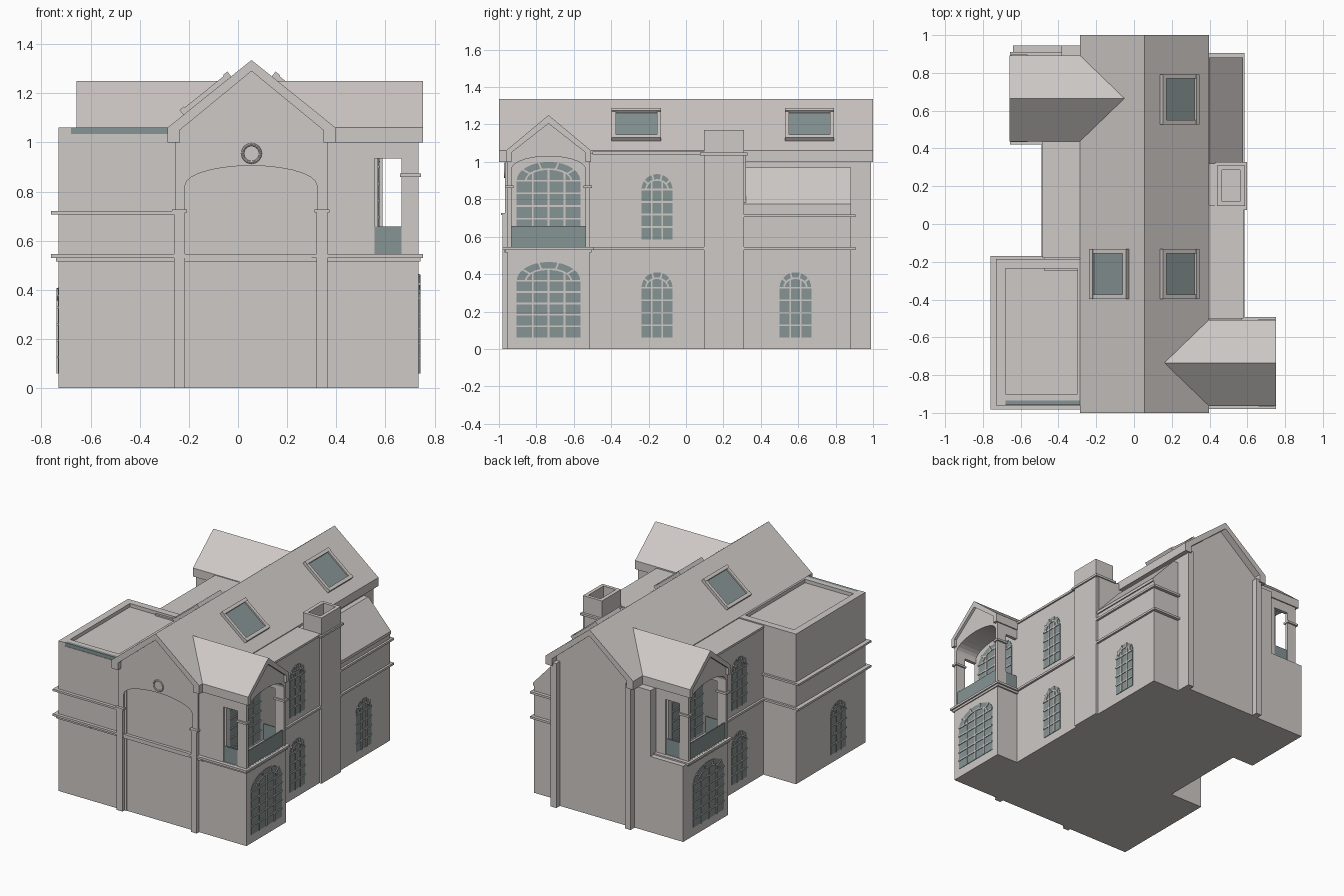
import bpy, bmesh, math
from mathutils import Matrix, Vector

if "Cube" in bpy.data.objects:
    bpy.data.objects.remove(bpy.data.objects["Cube"])


def material(name, rgb):
    m = bpy.data.materials.new(name)
    m.use_nodes = True
    m.diffuse_color = (*rgb, 1)
    m.node_tree.nodes["Principled BSDF"].inputs["Base Color"].default_value = (*rgb, 1)
    return m


PLASTER = material("warm grey plaster", (0.62, 0.585, 0.57))
GLASS = material("grey teal glass", (0.24, 0.295, 0.295))
HERE = Matrix.Identity(4)
# Half turn that carries the right-hand parts to the matching left-hand ones
TURNED = Matrix.Translation((0.095, -0.07, 0)) @ Matrix.Rotation(math.pi, 4, 'Z')


def finish(name, bm, mat, M=HERE):
    bm.transform(M)
    bmesh.ops.recalc_face_normals(bm, faces=bm.faces)
    me = bpy.data.meshes.new(name)
    bm.to_mesh(me)
    bm.free()
    me.materials.append(mat)
    ob = bpy.data.objects.new(name, me)
    bpy.context.collection.objects.link(ob)
    return ob


def add_prism(bm, pts, axis, a, b):
    """Extrude a 2D profile: axis x takes (y, z), axis y takes (x, z)."""
    def at(p, d):
        return (d, p[0], p[1]) if axis == 'x' else (p[0], d, p[1])
    lo = [bm.verts.new(at(p, a)) for p in pts]
    hi = [bm.verts.new(at(p, b)) for p in pts]
    bm.faces.new(lo)
    bm.faces.new(hi)
    for i in range(len(pts)):
        j = (i + 1) % len(pts)
        bm.faces.new((lo[i], lo[j], hi[j], hi[i]))


def prism(name, pts, axis, a, b, mat=PLASTER, M=HERE):
    bm = bmesh.new()
    add_prism(bm, pts, axis, a, b)
    return finish(name, bm, mat, M)


def box(name, x0, x1, y0, y1, z0, z1, mat=PLASTER, M=HERE):
    return prism(name, [(x0, z0), (x1, z0), (x1, z1), (x0, z1)], 'y', y0, y1, mat, M)


def arch(c, hw, spring, rise, n=14):
    return [(c + hw * math.cos(math.pi * i / n), spring + rise * math.sin(math.pi * i / n))
            for i in range(n + 1)]


def cut(ob, cutter):
    cutter.hide_render = True
    cutter.hide_set(True)
    mod = ob.modifiers.new("opening", 'BOOLEAN')
    mod.operation = 'DIFFERENCE'
    mod.solver = 'EXACT'
    mod.object = cutter


def gable_roof(c, hw, eave, peak, t):
    """Closed profile of a pitched roof with dropped eave blocks."""
    i = hw - t
    return [(c - hw, 1.0), (c - hw, eave), (c, peak), (c + hw, eave), (c + hw, 1.0),
            (c + i, 1.0), (c + i, eave - 0.01), (c, peak - 0.045), (c - i, eave - 0.01), (c - i, 1.0)]


def window(name, c, hw, z0, z1, rise, x, cols, rows, M=HERE):
    """Arched window facing +x, with glazing bars and a fan head."""
    spring = z1 - rise
    outline = [(c - hw, z0), (c + hw, z0)] + arch(c, hw, spring, rise)
    prism(name + "_glass", outline, 'x', x - 0.004, x + 0.003, GLASS, M)
    bm = bmesh.new()

    def bar(p, q, w=0.0045):
        p, q = Vector(p), Vector(q)
        d = (q - p).normalized() * w
        n = Vector((-d.y, d.x))
        add_prism(bm, [p - n, q - n, q + n, p + n], 'x', x, x + 0.008)

    inner = arch(c, hw * 0.72, spring, rise * 0.62, 10)
    outer = arch(c, hw, spring, rise, 10)
    for a, b in zip(inner, inner[1:]):
        bar(a, b)
    for i in range(0, 11, 2):
        bar(inner[i], outer[i])
    for i in range(1, cols):
        u = -hw + 2 * hw * i / cols
        top = spring + rise * 0.62 * math.sqrt(max(0, 1 - (u / (hw * 0.72)) ** 2))
        bar((c + u, z0), (c + u, top))
    for i in range(1, rows + 1):
        z = z0 + (spring - z0) * i / rows
        bar((c - hw, z), (c + hw, z))
    finish(name + "_bars", bm, PLASTER, M)


# Main hall: gabled core, flat-topped side aisles and long roof
RIDGE = 0.055
core = [(-0.255, 0), (0.365, 0), (0.365, 1.04), (RIDGE, 1.3), (-0.255, 1.04)]
prism("hall_core", core, 'y', -0.955, 0.95)
prism("hall_roof", gable_roof(RIDGE, 0.342, 1.06, 1.335, 0.05), 'y', -1, 1)
box("right_aisle", 0.3, 0.57, -0.945, 0.32, 0, 1.045)
box("left_aisle", -0.475, -0.2, -0.25, 0.875, 0, 1.045)
box("right_aisle_cornice", 0.38, 0.58, -0.5, 0.1, 1.04, 1.055)
box("left_aisle_cornice", -0.485, -0.27, -0.18, 0.44, 1.04, 1.055)

# Front facade layer with a wide blind arch, and its ring
facade = ([(0.365, 0), (0.365, 1.04), (RIDGE, 1.29), (-0.255, 1.04), (-0.255, 0), (-0.215, 0)]
          + arch(RIDGE - 0.002, 0.268, 0.825, 0.08)[::-1] + [(0.32, 0)])
prism("front_facade", facade, 'y', -0.968, -0.95)
bpy.ops.mesh.primitive_torus_add(major_radius=0.036, minor_radius=0.006, major_segments=32,
                                 minor_segments=8, location=(RIDGE, -0.968, 0.955),
                                 rotation=(math.pi / 2, 0, 0))
ring = bpy.context.object
ring.name = "gable_ring"
ring.data.materials.append(PLASTER)
bpy.ops.object.shade_smooth_by_angle()

# Pilasters on both gable ends
for side, x in (("left", 0.342), ("right", -0.238)):
    box("front_pilaster_" + side, x - 0.022, x + 0.022, -0.982, -0.95, 0, 0.72)
    box("front_pilaster_cap_" + side, x - 0.03, x + 0.03, -0.988, -0.95, 0.715, 0.728)
    box("back_pilaster_" + side, x - 0.022, x + 0.022, 0.94, 0.99, 0, 1.02)

# Balcony bays: lower room, open arched loggia, pitched roof
for tag, M in (("front", HERE), ("back", TURNED)):
    c = -0.735
    walls = prism(tag + "_bay_walls", [(-0.955, 0), (-0.515, 0), (-0.515, 1.04), (c, 1.225), (-0.955, 1.04)],
                  'x', 0.3, 0.735, M=M)
    vault = [(c - 0.198, 0.546), (c + 0.198, 0.546)] + arch(c, 0.198, 0.96, 0.07)
    cut(walls, prism(tag + "_vault_cutter", vault, 'x', 0.565, 0.9, M=M))
    cut(walls, box(tag + "_slot_cutter", 0.555, 0.665, -1.1, -0.4, 0.546, 0.935, M=M))
    prism(tag + "_bay_roof", gable_roof(c, 0.228, 1.06, 1.25, 0.03), 'x', 0.1, 0.753, M=M)
    box(tag + "_bay_ledge", 0.3, 0.752, -0.98, -0.492, 0.53, 0.545, M=M)
    box(tag + "_bay_lower_ledge", 0.3, 0.742, -0.966, -0.504, 0.515, 0.53, M=M)
    for y in (-0.945, -0.525):
        box(tag + "_pier_cap", 0.66, 0.745, y - 0.022, y + 0.022, 0.86, 0.874, M=M)
        box(tag + "_end_rail_glass", 0.556, 0.667, y - 0.004, y + 0.004, 0.545, 0.657, GLASS, M)
    box(tag + "_side_rail_glass", 0.718, 0.726, -0.935, -0.535, 0.545, 0.657, GLASS, M)
    window(tag + "_bay_window", c, 0.17, 0.06, 0.465, 0.1, 0.735, 4, 5, M)
    window(tag + "_balcony_window", c, 0.17, 0.56, 1.0, 0.1, 0.57, 4, 5, M)
    # Side wall windows
    window(tag + "_aisle_lower_window", -0.155, 0.083, 0.06, 0.41, 0.083, 0.57, 3, 4, M)
    window(tag + "_aisle_upper_window", -0.155, 0.083, 0.585, 0.935, 0.083, 0.57, 3, 4, M)
    window(tag + "_end_window", 0.585, 0.085, 0.06, 0.41, 0.083,
           0.57 if tag == "front" else 0.825, 3, 4, M)

# Rear lower projection beside the back bay
box("back_bay_base", -0.64, -0.25, 0.85, 0.945, 0, 0.535)
box("back_bay_buttress", -0.385, -0.25, 0.85, 0.945, 0.5, 1.0)

# Left wing with parapet and sunken deck
box("wing_body", -0.73, -0.2, -0.96, -0.185, 0, 1.035)
box("wing_parapet_left", -0.73, -0.68, -0.96, -0.185, 1.03, 1.06)
box("wing_parapet_back", -0.68, -0.255, -0.235, -0.185, 1.03, 1.06)
box("wing_parapet_front", -0.68, -0.255, -0.935, -0.9, 1.03, 1.06)
box("wing_parapet_inner", -0.3, -0.255, -0.935, -0.2, 1.03, 1.06)
box("wing_parapet_glass", -0.68, -0.285, -0.957, -0.935, 1.03, 1.06, GLASS)
box("wing_upper_ledge", -0.76, -0.26, -0.982, -0.17, 0.706, 0.72)
box("wing_lower_ledge", -0.76, -0.26, -0.982, -0.17, 0.53, 0.545)
box("wing_ledge_moulding", -0.74, -0.47, -0.972, -0.18, 0.515, 0.53)

# String courses
box("front_string_course", -0.26, 0.4, -0.976, -0.9, 0.53, 0.545)
box("front_string_moulding", -0.47, 0.4, -0.971, -0.9, 0.515, 0.53)
box("right_aisle_ledge", 0.3, 0.585, -0.5, 0.1, 0.53, 0.545)
box("left_aisle_ledge", -0.49, -0.2, -0.18, 0.45, 0.53, 0.545)

# Lean-to behind the chimney
prism("lean_to", [(0.3, 0), (0.57, 0), (0.57, 0.755), (0.578, 0.755), (0.578, 0.775), (0.4, 0.97), (0.3, 0.97)],
      'y', 0.28, 0.882)
for name, z in (("lean_to_lower_ledge", 0.53), ("lean_to_upper_ledge", 0.705)):
    box(name, 0.3, 0.585, 0.3, 0.905, z, z + 0.015)

# Chimney with open flue
chimney = box("chimney", 0.44, 0.587, 0.095, 0.31, 0, 1.17)
cut(chimney, box("flue_cutter", 0.467, 0.562, 0.118, 0.287, 1.06, 1.3))
box("chimney_collar", 0.43, 0.597, 0.075, 0.328, 1.035, 1.05)


# Skylights lying on the roof slopes
def skylight(name, side, y):
    slope = math.atan2(0.275, 0.342)
    x = 0.18
    M = (Matrix.Translation((RIDGE + side * x, y, 1.335 - x * math.tan(slope)))
         @ Matrix.Rotation(side * slope, 4, 'Y'))
    u, v, w = 0.125, 0.132, 0.023
    for s in (-1, 1):
        a, b = sorted((s * u, s * (u - w)))
        box(name + "_cross_bar", a, b, -v, v, -0.02, 0.025, M=M)
        a, b = sorted((s * v, s * (v - w)))
        box(name + "_side_bar", -u, u, a, b, -0.02, 0.02, M=M)
    box(name + "_glass", -u + w, u - w, -v + w, v - w, 0.002, 0.01, GLASS, M)


skylight("skylight_back_right", 1, 0.66)
skylight("skylight_front_right", 1, -0.265)
skylight("skylight_front_left", -1, -0.265)
